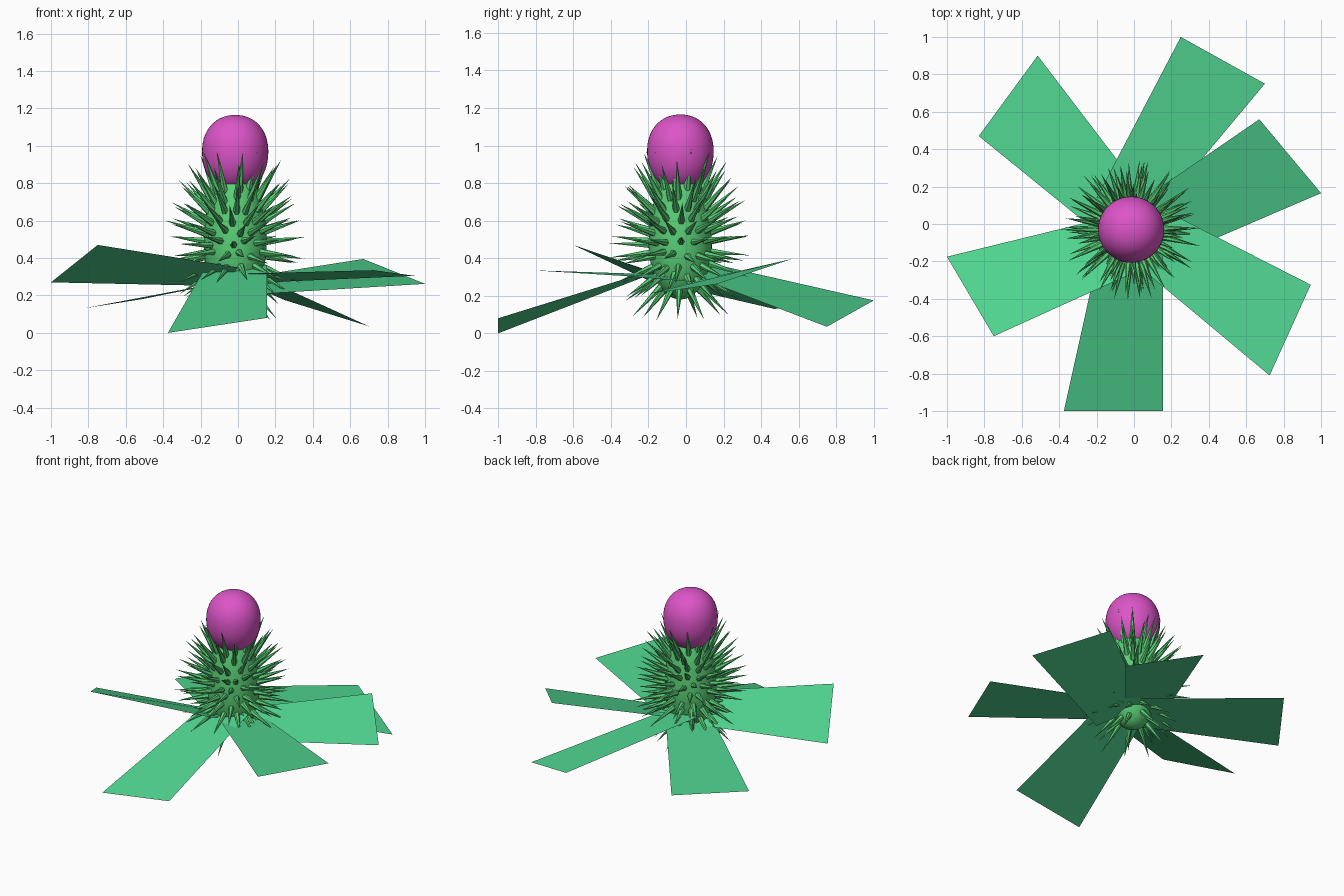
import bpy, bmesh, math, random
from mathutils import Vector

if "Cube" in bpy.data.objects:
    bpy.data.objects.remove(bpy.data.objects["Cube"])

random.seed(4)
CX, CY = -0.015, -0.03


def material(name, color):
    m = bpy.data.materials.new(name)
    m.diffuse_color = (*color, 1)
    m.use_nodes = True
    m.node_tree.nodes["Principled BSDF"].inputs["Base Color"].default_value = m.diffuse_color
    return m


GREEN = material("stem_green", (0.10, 0.62, 0.18))
LEAF = material("leaf_green", (0.08, 0.66, 0.28))
PINK = material("bloom_magenta", (0.72, 0.09, 0.58))


def finish(name, bm, mat, smooth=True):
    mesh = bpy.data.meshes.new(name)
    bmesh.ops.recalc_face_normals(bm, faces=bm.faces)
    for f in bm.faces:
        f.smooth = smooth
    bm.to_mesh(mesh)
    bm.free()
    mesh.materials.append(mat)
    ob = bpy.data.objects.new(name, mesh)
    bpy.context.collection.objects.link(ob)
    return ob


def radius_at(z, zmid, rmax, low, high, power):
    h = low if z < zmid else high
    return rmax * max(0, 1 - (abs(z - zmid) / h) ** power) ** (1 / power)


def lathe(name, z0, z1, shape, mat, n=48, rings=28):
    bm = bmesh.new()
    loops = []
    for i in range(rings + 1):
        # cosine spacing keeps the poles round
        z = z0 + (z1 - z0) * (1 - math.cos(math.pi * i / rings)) / 2
        r = max(radius_at(z, *shape), 0.001)
        loops.append([bm.verts.new((CX + r * math.cos(a), CY + r * math.sin(a), z))
                      for a in (2 * math.pi * k / n for k in range(n))])
    for a, b in zip(loops, loops[1:]):
        for k in range(n):
            j = (k + 1) % n
            bm.faces.new((a[k], a[j], b[j], b[k]))
    bm.faces.new(loops[0][::-1])
    bm.faces.new(loops[-1])
    return finish(name, bm, mat)


# Egg-shaped body and bloom
BODY = (0.47, 0.168, 0.29, 0.43, 2.0)
lathe("body", 0.18, 0.87, BODY, GREEN)
lathe("bloom", 0.785, 1.165, (0.97, 0.177, 0.215, 0.195, 2.15), PINK)

# Spines in staggered rings, fanning from downward to upward
bm = bmesh.new()
rows, sides = 10, 6
for i in range(rows):
    zrow = 0.24 + 0.54 * i / (rows - 1)
    count = max(9, round(radius_at(zrow, *BODY) * 92))
    for k in range(count):
        a = 2 * math.pi * (k + 0.5 * (i % 2) + random.uniform(-0.18, 0.18)) / count
        z = zrow + random.uniform(-0.015, 0.015)
        el = math.radians(max(-60, min(72, (z - 0.46) * 215)))
        r = radius_at(z, *BODY)
        out = Vector((math.cos(a), math.sin(a), 0))
        d = out * math.cos(el) + Vector((0, 0, math.sin(el)))
        base = Vector((CX, CY, z)) + out * r
        u = Vector((-math.sin(a), math.cos(a), 0))
        v = d.cross(u)
        root = base - d * 0.025
        tip = bm.verts.new(base + d * random.uniform(0.185, 0.225))
        ring = [bm.verts.new(root + (u * math.cos(t) + v * math.sin(t)) * 0.021)
                for t in (2 * math.pi * s / sides for s in range(sides))]
        for s in range(sides):
            bm.faces.new((ring[s], ring[(s + 1) % sides], tip))
        bm.faces.new(ring[::-1])
finish("spines", bm, GREEN, smooth=False)

# Six flat leaves: two outer corners, two inner corners
leaves = {
    "leaf_back_right": [(.25, 1, .175), (.70, .75, .035), (.14, .08, .29), (-.20, .14, .37)],
    "leaf_right": [(.67, .56, .395), (1, .165, .262), (.15, -.20, .21), (.0, .10, .29)],
    "leaf_front_right": [(.945, -.325, .305), (.725, -.81, .335), (-.03, -.18, .315), (.15, .08, .27)],
    "leaf_front": [(.155, -1, .08), (-.375, -1, 0), (-.18, -.12, .34), (.155, -.10, .36)],
    "leaf_left": [(-.75, -.60, .47), (-1, -.175, .27), (-.08, .05, .25), (.0, -.26, .35)],
    "leaf_back_left": [(-.83, .47, .13), (-.515, .90, .18), (.08, .12, .30), (-.14, -.09, .26)],
}
for name, pts in leaves.items():
    bm = bmesh.new()
    f = bm.faces.new([bm.verts.new(p) for p in pts])
    f.normal_update()
    if f.normal.z < 0:
        f.normal_flip()
    mesh = bpy.data.meshes.new(name)
    bm.to_mesh(mesh)
    bm.free()
    mesh.materials.append(LEAF)
    bpy.context.collection.objects.link(bpy.data.objects.new(name, mesh))
